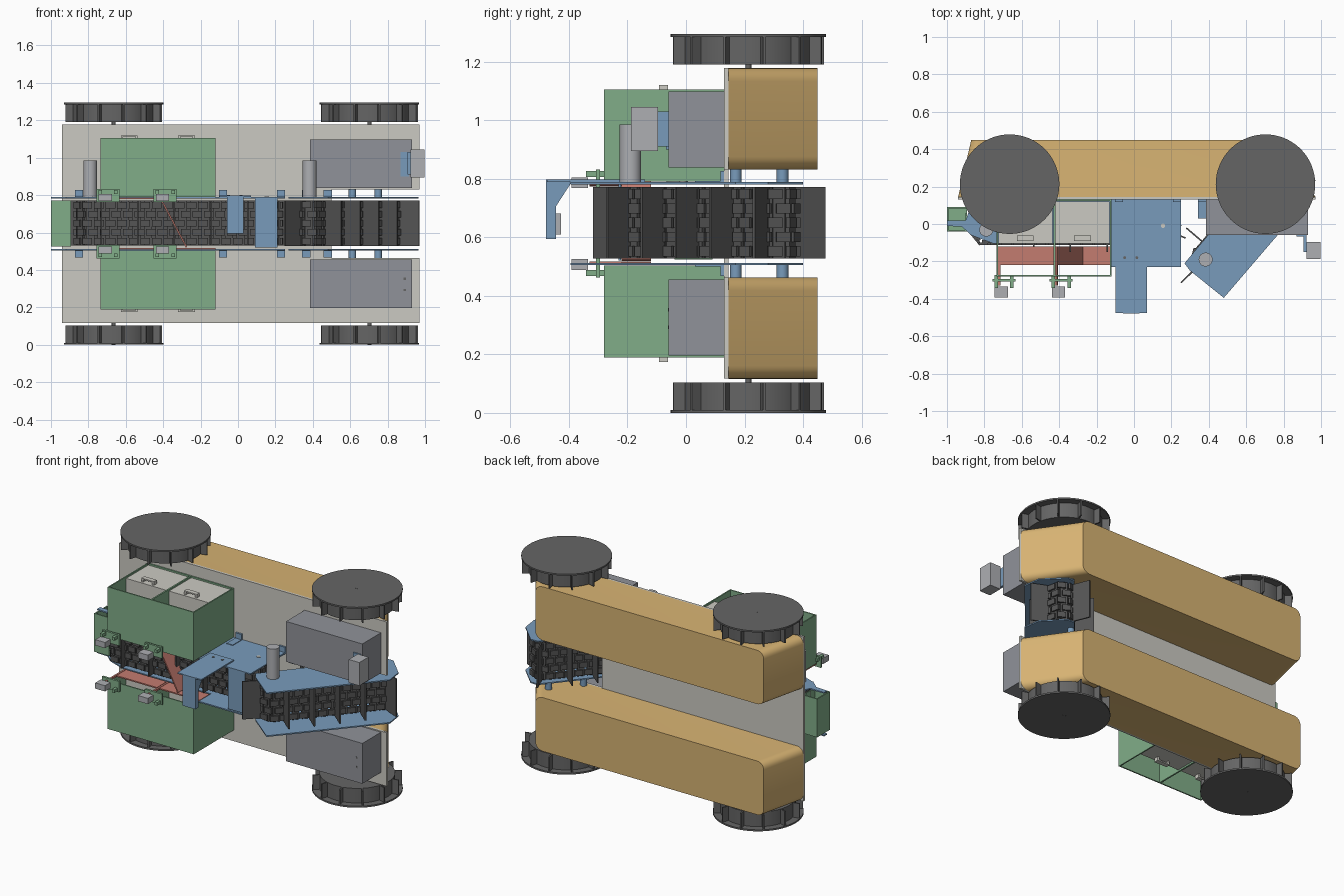
import bpy, bmesh, math
from mathutils import Matrix, Vector

if "Cube" in bpy.data.objects:
    bpy.data.objects.remove(bpy.data.objects["Cube"])

ZC = 0.647  # mirror plane height


def mat(name, r, g, b):
    m = bpy.data.materials.new(name)
    m.diffuse_color = (r, g, b, 1)
    m.use_nodes = True
    m.node_tree.nodes["Principled BSDF"].inputs["Base Color"].default_value = m.diffuse_color
    return m


TAN = mat("tan", .68, .45, .17)
GREEN = mat("green", .22, .42, .25)
BLUE = mat("blue", .19, .33, .50)
RED = mat("red", .55, .20, .16)
PALE = mat("pale_grey", .60, .59, .54)
STEEL = mat("steel", .28, .29, .32)
SILVER = mat("silver", .42, .43, .45)
DARK = mat("dark", .13, .13, .13)
BELT = mat("belt", .09, .09, .09)


def finish(name, bm, m, smooth=False):
    bmesh.ops.recalc_face_normals(bm, faces=bm.faces)
    me = bpy.data.meshes.new(name)
    bm.to_mesh(me)
    bm.free()
    ob = bpy.data.objects.new(name, me)
    bpy.context.collection.objects.link(ob)
    me.materials.append(m)
    if smooth:
        bpy.context.view_layer.objects.active = ob
        ob.select_set(True)
        bpy.ops.object.shade_smooth_by_angle(angle=math.radians(35))
        ob.select_set(False)
    return ob


def add_box(bm, x, y, z, pre=Matrix()):
    c = [(a[0] + a[1]) / 2 for a in (x, y, z)]
    s = [abs(a[1] - a[0]) for a in (x, y, z)]
    bmesh.ops.create_cube(bm, size=1, matrix=pre @ Matrix.Translation(c) @ Matrix.Diagonal((*s, 1)))


def boxes(name, m, *dims):
    bm = bmesh.new()
    for d in dims:
        add_box(bm, *d)
    return finish(name, bm, m)


def add_cyl(bm, x, y, r, z, n=32):
    bmesh.ops.create_cone(bm, cap_ends=True, segments=n, radius1=r, radius2=r, depth=abs(z[1] - z[0]),
                          matrix=Matrix.Translation((x, y, (z[0] + z[1]) / 2)))


def cyl(name, m, x, y, r, z, n=32):
    bm = bmesh.new()
    add_cyl(bm, x, y, r, z, n)
    return finish(name, bm, m, True)


def prism(name, m, pts, a, b, axis="z", bevel=None):
    put = {"z": lambda u, v, w: (u, v, w), "y": lambda u, v, w: (u, w, v), "x": lambda u, v, w: (w, u, v)}[axis]
    bm = bmesh.new()
    f = bm.faces.new([bm.verts.new(put(u, v, a)) for u, v in pts])
    ext = bmesh.ops.extrude_face_region(bm, geom=[f])["geom"]
    d = Vector(put(0, 0, b - a))
    bmesh.ops.translate(bm, vec=d, verts=[g for g in ext if isinstance(g, bmesh.types.BMVert)])
    if bevel:
        edges = [e for e in bm.edges if bevel(e)]
        bmesh.ops.bevel(bm, geom=edges, offset=.045, segments=6, profile=.5, affect="EDGES")
    return finish(name, bm, m, bool(bevel))


def belt(name, A, B, r, step, flights, height, z=(.53, .77)):
    """Link belt looped round two shafts, with raised flights."""
    A, B = Vector(A), Vector(B)
    L, ang = (B - A).length, math.atan2(B.y - A.y, B.x - A.x)
    base = Matrix.Translation((A.x, A.y, 0)) @ Matrix.Rotation(ang, 4, "Z")
    total = 2 * L + 2 * math.pi * r

    def frame(s):
        s %= total
        if s < L:
            p, t = (s, -r), 0
        elif s < L + math.pi * r:
            t = (s - L) / r
            p = (L + r * math.sin(t), -r * math.cos(t))
        elif s < 2 * L + math.pi * r:
            p, t = (2 * L + math.pi * r - s, r), math.pi
        else:
            t = math.pi + (s - 2 * L - math.pi * r) / r
            p = (r * math.sin(t), -r * math.cos(t))
        return base @ Matrix.Translation((*p, 0)) @ Matrix.Rotation(t, 4, "Z")

    bm = bmesh.new()
    n = round(total / step)
    st = total / n
    w = (z[1] - z[0]) / 5
    for i in range(n):
        f = frame(i * st)
        add_box(bm, (-st * .36, st * .36), (-.002, .014), z, f)
        for k in range(5):   # staggered links
            o = st * .25 * (1 if k % 2 else -1)
            z0 = z[0] + k * w
            add_box(bm, (o - st * .42, o + st * .42), (-.012, .002), (z0 + .007, z0 + w - .007), f)
    for i in range(flights):
        add_box(bm, (-.004, .004), (-height, 0), z, frame((i + .3) * total / flights))
    finish(name, bm, BELT)
    for tag, P in (("front", A), ("rear", B)):
        cyl(name + "_roller_" + tag, DARK, P.x, P.y, r - .016, (z[0] + .01, z[1] - .01), 20)


# Deck plate with a slot for the pickup conveyor
prism("deck_plate", PALE, [(-.94, .117), (.97, .117), (.97, .463), (.5, .463), (.5, .831), (.97, .831),
                           (.97, 1.178), (-.94, 1.178)], .13, .145, "y")

WHEELS = {"left": (-.665, .213), "right": (.703, .213)}

for side in ("lower", "upper"):
    def Z(*v, up=side == "upper"):   # values are given for the upper half
        return tuple(sorted(v if up else (2 * ZC - q for q in v)))

    # Floats with raked, rounded ends
    def end_edge(e):
        a, b = (v.co for v in e.verts)
        return abs(a.z - b.z) < 1e-4 and abs(a.y - b.y) > .1
    prism("float_" + side, TAN, [(-.94, .145), (.97, .145), (.76, .45), (-.87, .45)], *Z(.831, 1.178),
          bevel=end_edge)

    # Paddle wheels
    for tag, (x, y) in WHEELS.items():
        bm = bmesh.new()
        add_cyl(bm, x, y, .266, Z(1.284, 1.294), 64)
        add_cyl(bm, x, y, .222, Z(1.19, 1.286), 48)
        add_cyl(bm, x, y, .010, Z(1.17, 1.2945), 12)
        for i in range(12):
            R = Matrix.Translation((x, y, 0)) @ Matrix.Rotation((i + .4) * math.tau / 12, 4, "Z")
            add_box(bm, (.21, .263), (-.004, .004), Z(1.19, 1.286), R)
        finish(f"paddle_wheel_{side}_{tag}", bm, DARK, True)

    # Equipment housing
    boxes("equipment_housing_" + side, STEEL, ((.385, .93), (-.06, .13), Z(.838, 1.098)))
    bm = bmesh.new()
    for z in (.935, .995):
        add_box(bm, (.885, .897), (-.062, -.055), Z(z, z + .012))
    finish("housing_screws_" + side, bm, DARK)

    # Sorting bin: open shell with divider, trays and handles
    bz = Z(.79, 1.105)
    boxes("bin_shell_" + side, GREEN,
          ((-.735, -.12), (-.28, -.272), bz), ((-.735, -.12), (.122, .13), bz),
          ((-.735, -.727), (-.28, .13), bz), ((-.128, -.12), (-.28, .13), bz), ((-.431, -.421), (-.28, .13), bz))
    for i, x in enumerate((-.725, -.419)):
        boxes(f"bin_tray_{side}_{i}", PALE, ((x, x + .288), (-.105, .12), Z(.80, 1.096)))
        h = x + .144
        boxes(f"tray_handle_{side}_{i}", PALE, ((h - .045, h + .045), (-.092, -.062), Z(1.112, 1.12)),
              ((h - .045, h - .033), (-.092, -.062), Z(1.09, 1.12)),
              ((h + .033, h + .045), (-.092, -.062), Z(1.09, 1.12)))
        # Diverter gate; one stands open across the belt
        bm = bmesh.new()
        hinge = Z(.782)[0]
        angle = math.radians(62) if side == "upper" and i == 1 else 0
        M = Matrix.Translation((x + .005, 0, hinge)) @ Matrix.Rotation(angle, 4, "Y")
        add_box(bm, (0, .295), (-.22, -.12), (-.004, .004), M)
        add_box(bm, (-.006, .006), (-.33, -.12), (-.006, .006), M)
        finish(f"diverter_gate_{side}_{i}", bm, RED)
        # Gate actuator on its bracket
        boxes(f"actuator_bracket_{side}_{i}", GREEN,
              ((x - .032, x + .091), (-.308, -.294), Z(.762, .832)),
              *[((px - .009, px + .009), (-.342, -.272), Z(.806, .826)) for px in (x - .012, x + .072)])
        boxes(f"actuator_{side}_{i}", SILVER, ((x - .02, x + .05), (-.392, -.335), Z(.768, .805)))

    # Sorting conveyor side plate
    prism("sorting_plate_" + side, BLUE,
          [(-1, -.01), (-.92, -.015), (-.87, -.06), (-.75, -.105), (-.12, -.105), (-.12, -.23), (.25, -.23), (.25, .13),
           (-.86, .13), (-.9, .02), (-1, .02)], *Z(.781, .789))
    # Pickup conveyor side plate
    prism("pickup_plate_" + side, BLUE,
          [(.27, -.21), (.30, -.25), (.48, -.395), (.965, .17), (.95, .28), (.83, .40), (.78, .40)], *Z(.781, .789))
    # Standoffs to floats
    for i, (x, y) in enumerate(((.612, .17), (.75, .33))):
        cyl(f"standoff_{side}_{i}", BLUE, x, y, .02, Z(.785, .835), 20)
    # Mounting tabs on the deck
    for i, x in enumerate((-.85, -.08, .23, .365, .48)):
        boxes(f"mount_tab_{side}_{i}", BLUE, ((x - .022, x + .022), (.118, .13), Z(.785, .827)),
              ((x - .022, x + .022), (.03, .13), Z(.785, .793)))

# Belts
belt("sorting_belt", (-.79, -.03), (.165, -.03), .07, .062, 12, .05)
belt("pickup_belt", (.383, -.185), (.80, .305), .065, .058, 11, .12, (.528, .772))

# Drive motors
cyl("pickup_motor", SILVER, .383, -.19, .037, (.785, .985))
cyl("sorting_motor", SILVER, -.79, -.03, .037, (.785, .985))

# End collector and inlet guard
boxes("end_collector", GREEN, ((-1, -.893), (-.04, -.032), (.525, .772)), ((-1, -.893), (.082, .09), (.525, .772)),
      ((-1, -.992), (-.04, .09), (.525, .772)), ((-.9, -.893), (-.04, .06), (.525, .772)),
      ((-1, -.893), (-.04, .09), (.525, .533)))
boxes("inlet_guard", BLUE, ((.09, .21), (-.23, -.222), (.52, .785)))

# Camera arm with gusset and sensor
boxes("camera_arm", BLUE, ((-.1, .07), (-.475, -.14), (.789, .797)), ((-.06, .03), (-.478, -.468), (.595, .797)))
for i, x in enumerate((-.06, .022)):
    prism(f"camera_gusset_{i}", BLUE, [(-.478, .79), (-.478, .595), (-.445, .595), (-.445, .705), (-.39, .79)],
          x, x + .008, "x")
boxes("camera", SILVER, ((-.035, .005), (-.47, -.427), (.61, .682)))
cyl("arm_bolt_a", DARK, -.05, -.18, .008, (.79, .80), 12)
cyl("arm_bolt_b", DARK, .015, -.18, .008, (.79, .80), 12)
cyl("shaft_end", PALE, .155, -.01, .012, (.78, .792), 16)

# Control box on bracket
boxes("control_box", SILVER, ((.922, .998), (-.188, -.095), (.895, 1.045)))
boxes("control_bracket", BLUE, ((.87, .915), (-.068, -.06), (.90, 1.03)), ((.907, .922), (-.15, -.06), (.91, 1.03)))
